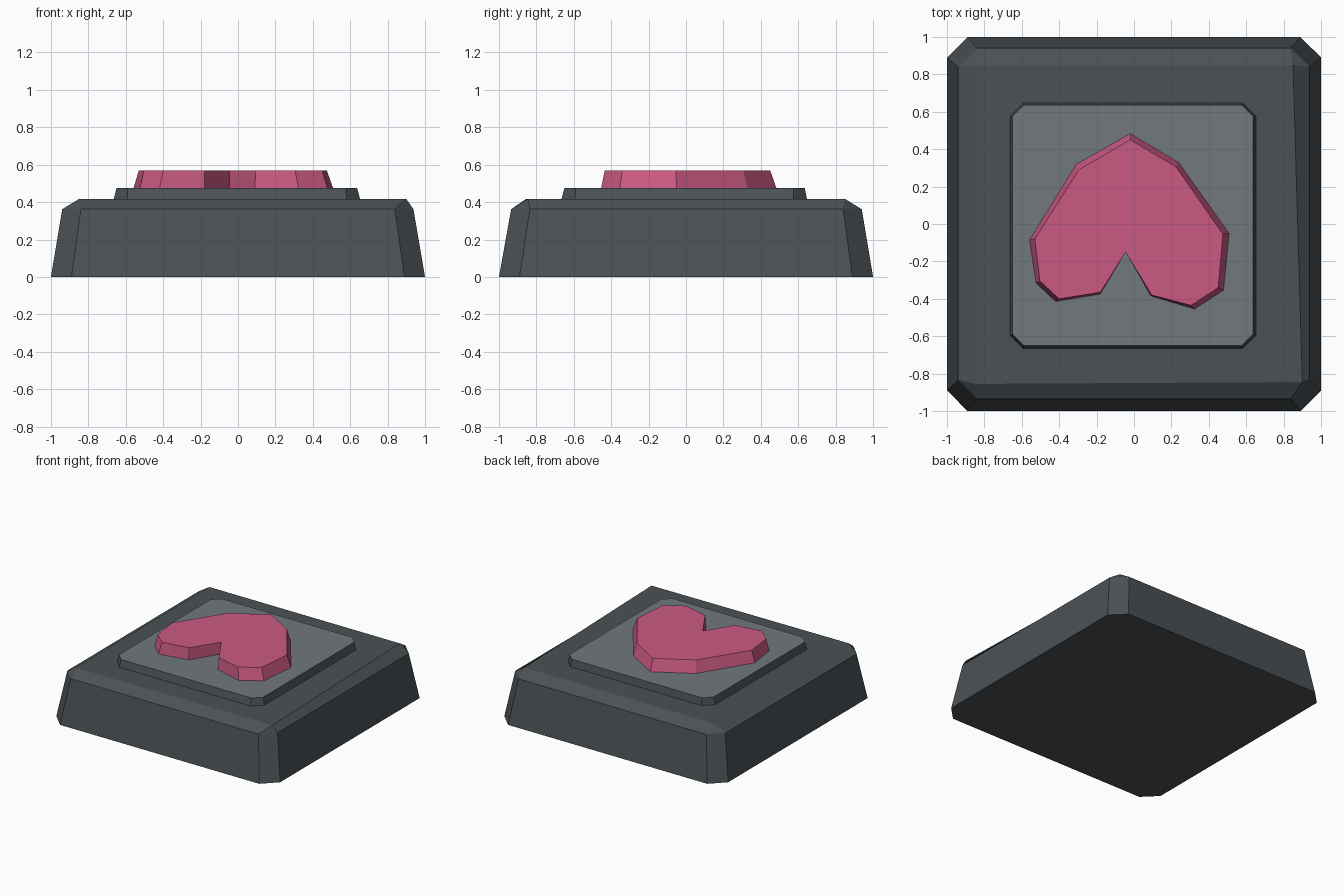
import bpy, bmesh

if "Cube" in bpy.data.objects:
    bpy.data.objects.remove(bpy.data.objects["Cube"])


def material(name, rgb):
    m = bpy.data.materials.new(name)
    lin = [(c / 255 / 12.92) if c <= 10 else ((c / 255 + 0.055) / 1.055) ** 2.4 for c in rgb]
    m.diffuse_color = (*lin, 1)
    m.use_nodes = True
    m.node_tree.nodes["Principled BSDF"].inputs["Base Color"].default_value = m.diffuse_color
    return m


DARK = material("dark slate", (74, 81, 85))
GREY = material("mid grey", (113, 120, 125))
PINK = material("rose pink", (203, 90, 130))


def octagon(x0, x1, y0, y1, c):
    """Rectangle with clipped corners, counter-clockwise."""
    return [(x0 + c, y0), (x1 - c, y0), (x1, y0 + c), (x1, y1 - c),
            (x1 - c, y1), (x0 + c, y1), (x0, y1 - c), (x0, y0 + c)]


def loft(name, rings, mats):
    """Join (outline, z) rings; the last material goes on the top face."""
    bm = bmesh.new()
    loops = [[bm.verts.new((x, y, z)) for x, y in pts] for pts, z in rings]
    n = len(loops[0])
    bm.faces.new(loops[0][::-1])
    for a, b in zip(loops, loops[1:]):
        for i in range(n):
            j = (i + 1) % n
            bm.faces.new((a[i], a[j], b[j], b[i]))
    top = bm.faces.new(loops[-1])
    top.material_index = len(mats) - 1
    bmesh.ops.remove_doubles(bm, verts=bm.verts, dist=0.0005)
    bmesh.ops.recalc_face_normals(bm, faces=bm.faces)
    me = bpy.data.meshes.new(name)
    bm.to_mesh(me)
    bm.free()
    for m in mats:
        me.materials.append(m)
    ob = bpy.data.objects.new(name, me)
    bpy.context.collection.objects.link(ob)
    return ob


# Tapered base with clipped corners; the top rim meets in four sharp corners
fl, fr, br, bl = (-0.85, -0.855), (0.90, -0.845), (0.85, 0.85), (-0.85, 0.85)
loft("base", [
    (octagon(-1, 1, -1, 1, 0.11), 0),
    (octagon(-0.94, 0.938, -0.935, 0.94, 0.10), 0.362),
    ([fl, fr, fr, br, br, bl, bl, fl], 0.417),
], [DARK])

# Raised square plate, lighter on top
loft("plate", [
    (octagon(-0.668, 0.657, -0.67, 0.65, 0.075), 0.40),
    (octagon(-0.65, 0.637, -0.65, 0.635, 0.06), 0.475),
], [DARK, GREY])

# Heart, point toward the back
heart_low = [(-0.02, 0.485), (-0.31, 0.32), (-0.56, -0.085), (-0.525, -0.315),
             (-0.42, -0.415), (-0.18, -0.375), (-0.045, -0.15), (0.09, -0.385),
             (0.325, -0.455), (0.48, -0.355), (0.51, -0.05), (0.24, 0.33)]
heart_top = [(-0.02, 0.45), (-0.295, 0.29), (-0.53, -0.08), (-0.503, -0.305),
             (-0.40, -0.40), (-0.18, -0.365), (-0.045, -0.15), (0.095, -0.38),
             (0.305, -0.435), (0.45, -0.34), (0.475, -0.055), (0.225, 0.305)]
loft("heart", [(heart_low[::-1], 0.47), (heart_top[::-1], 0.57)], [PINK])
